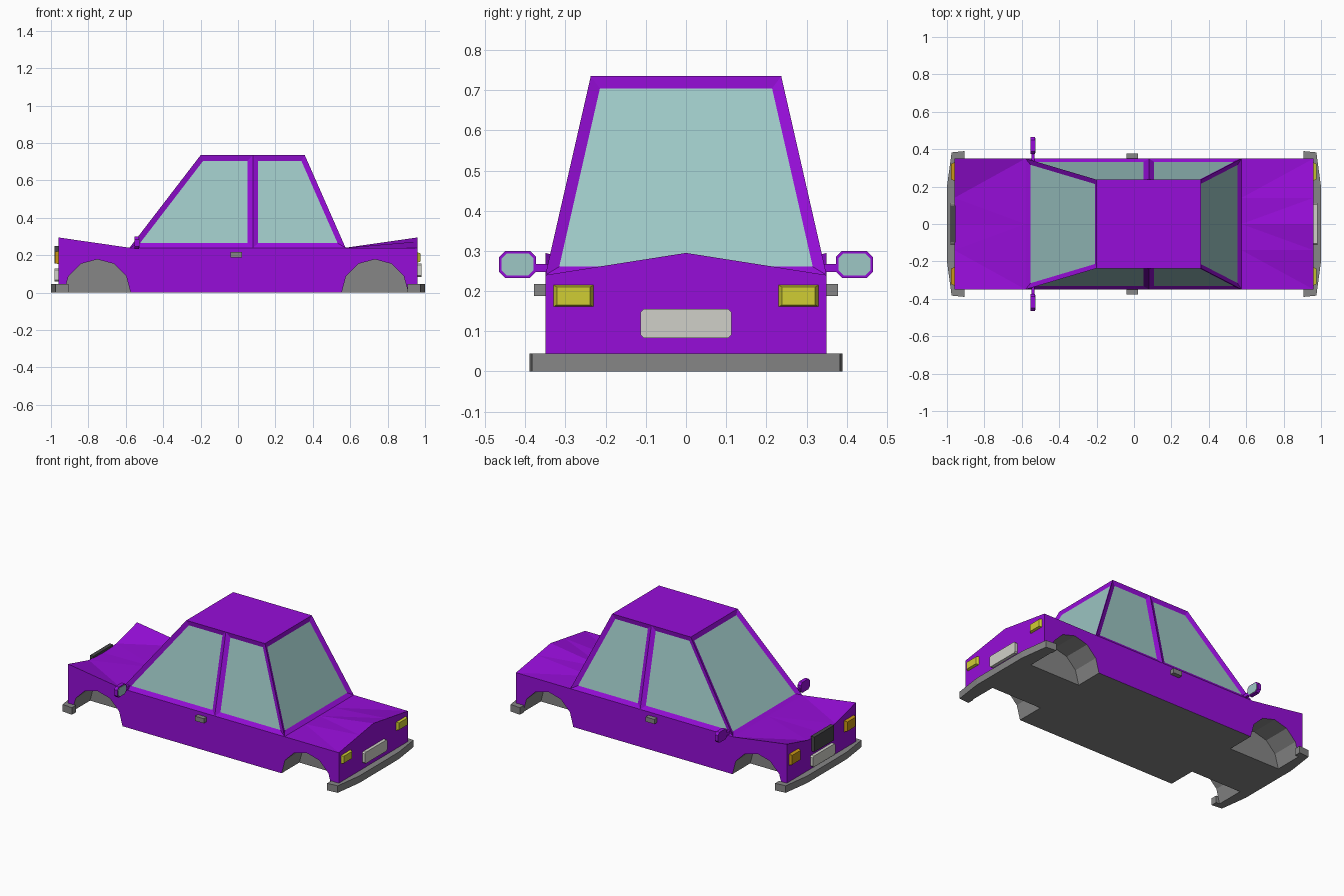
import bpy, bmesh, math
from mathutils import Vector

if "Cube" in bpy.data.objects:
    bpy.data.objects.remove(bpy.data.objects["Cube"])


def material(name, rgb):
    m = bpy.data.materials.new(name)
    lin = [(c / 255 / 12.92) if c < 11 else ((c / 255 + 0.055) / 1.055) ** 2.4 for c in rgb]
    m.diffuse_color = (*lin, 1)
    m.use_nodes = True
    m.node_tree.nodes["Principled BSDF"].inputs["Base Color"].default_value = m.diffuse_color
    return m


PURPLE = material("purple_paint", (150, 13, 216))
GRAY = material("gray_trim", (134, 134, 134))
GLASS = material("window_glass", (157, 199, 197))
YELLOW = material("yellow_light", (208, 205, 52))
AMBER = material("amber_light", (200, 150, 20))
WHITE = material("white_plate", (208, 208, 200))
DARK = material("dark_grille", (70, 70, 72))


def finish(bm, name, mats):
    bmesh.ops.recalc_face_normals(bm, faces=bm.faces)
    me = bpy.data.meshes.new(name)
    bm.to_mesh(me)
    bm.free()
    for m in mats:
        me.materials.append(m)
    ob = bpy.data.objects.new(name, me)
    bpy.context.collection.objects.link(ob)
    return ob


def prism(name, pts, axis, lo, hi, mats, taper=1.0, index=0):
    """Extrude a 2D outline along an axis; the hi end is scaled by taper."""
    bm = bmesh.new()
    ca = sum(p[0] for p in pts) / len(pts)
    cb = sum(p[1] for p in pts) / len(pts)
    rings = []
    for t, s in ((lo, 1.0), (hi, taper)):
        ring = []
        for a, b in pts:
            a, b = ca + (a - ca) * s, cb + (b - cb) * s
            co = {"x": (t, a, b), "y": (a, t, b), "z": (a, b, t)}[axis]
            ring.append(bm.verts.new(co))
        rings.append(ring)
    bm.faces.new(rings[0])
    bm.faces.new(rings[1])
    n = len(pts)
    for i in range(n):
        j = (i + 1) % n
        bm.faces.new((rings[0][i], rings[0][j], rings[1][j], rings[1][i]))
    for f in bm.faces:
        f.material_index = index
    return finish(bm, name, mats)


def rect(a0, a1, b0, b1, c=0.0):
    if c == 0:
        return [(a0, b0), (a1, b0), (a1, b1), (a0, b1)]
    return [(a0 + c, b0), (a1 - c, b0), (a1, b0 + c), (a1, b1 - c),
            (a1 - c, b1), (a0 + c, b1), (a0, b1 - c), (a0, b0 + c)]


# lower body: lofted sections, hood dished at the nose, boot ridged at the tail
ys = [-0.35, -0.14, 0, 0.14, 0.35]
sections = [(-0.96, [0.295, 0.24, 0.235, 0.24, 0.295]),
            (-0.58, [0.24] * 5),
            (0.575, [0.24] * 5),
            (0.96, [0.24, 0.273, 0.295, 0.273, 0.24])]
bm = bmesh.new()
loops = []
for x, tops in sections:
    pts = [(x, -0.35, 0.0)] + [(x, y, z) for y, z in zip(ys, tops)] + [(x, 0.35, 0.0)]
    loops.append([bm.verts.new(p) for p in pts])
for l0, l1 in zip(loops, loops[1:]):
    for i in range(len(l0)):
        j = (i + 1) % len(l0)
        bm.faces.new((l0[i], l0[j], l1[j], l1[i]))
bm.faces.new(loops[0])
bm.faces.new(loops[-1])
for f in bm.faces:
    if all(v.co.z < 0.001 for v in f.verts):
        f.material_index = 1
bmesh.ops.triangulate(bm, faces=[f for f in bm.faces if min(v.co.z for v in f.verts) > 0.1])
body = finish(bm, "lower_body", [PURPLE, GRAY])

# wheel arches cut into the body, lined in gray
cutters = []
for cx in (-0.752, 0.732):
    circle = [(cx + 0.178 * math.cos(math.tau * k / 12),
               0.178 * math.sin(math.tau * k / 12)) for k in range(12)]
    for s in (-1, 1):
        cut = prism("arch_cutter", circle, "y", s * 0.17, s * 0.45, [PURPLE, GRAY], index=1)
        cut.hide_render = True
        mod = body.modifiers.new("arch", "BOOLEAN")
        mod.operation = "DIFFERENCE"
        mod.solver = "EXACT"
        mod.object = cut
        cutters.append(cut)
bpy.context.view_layer.update()
dg = bpy.context.evaluated_depsgraph_get()
cut_mesh = bpy.data.meshes.new_from_object(body.evaluated_get(dg))
body.modifiers.clear()
body.data = cut_mesh
for c in cutters:
    bpy.data.objects.remove(c)

# cabin: tapered shell with inset windows, side split at the door pillar
bm = bmesh.new()
low, top = {}, {}
for s in (-1, 1):
    low[s] = [bm.verts.new((x, s * 0.35, 0.24)) for x in (-0.58, 0.08, 0.575)]
    top[s] = [bm.verts.new((x, s * 0.237, 0.735)) for x in (-0.2, 0.08, 0.357)]
panes = []
for s in (-1, 1):
    for i in (0, 1):
        panes.append(bm.faces.new((low[s][i], low[s][i + 1], top[s][i + 1], top[s][i])))
for i in (0, 2):
    panes.append(bm.faces.new((low[-1][i], low[1][i], top[1][i], top[-1][i])))
bm.faces.new(top[-1] + top[1][::-1])
bmesh.ops.recalc_face_normals(bm, faces=bm.faces)
centre = Vector((0, 0, 0.4))
for f in bm.faces:
    if f.normal.dot(f.calc_center_median() - centre) < 0:
        f.normal_flip()
bmesh.ops.inset_individual(bm, faces=panes, thickness=0.028, depth=-0.012,
                           use_even_offset=True)
for f in panes:
    f.material_index = 1
finish(bm, "cabin", [PURPLE, GLASS])

# bumpers wrapping the corners
half = [(0.905, 0.35), (0.905, 0.39), (0.975, 0.383), (1.0, 0.2)]
outline = [(0.95, 0.35)] + half + [(x, -y) for x, y in half[::-1]] + [(0.95, -0.35)]
for name, d in (("front_bumper", -1), ("rear_bumper", 1)):
    prism(name, [(d * x, y) for x, y in outline], "z", 0.0, 0.045, [GRAY])

# lights, plates and grille
for s in (-1, 1):
    a, b = sorted((s * 0.228, s * 0.332))
    prism("rear_light", rect(a, b, 0.16, 0.216), "x", 0.955, 0.975, [YELLOW], 0.8)
    prism("headlight", rect(a, b, 0.15, 0.225), "x", -0.955, -0.978, [AMBER], 0.8)
prism("rear_plate", rect(-0.113, 0.113, 0.083, 0.155, 0.008), "x", 0.955, 0.98, [WHITE])
prism("front_plate", rect(-0.113, 0.113, 0.06, 0.13, 0.008), "x", -0.955, -0.98, [WHITE])
prism("grille", rect(-0.1, 0.1, 0.155, 0.25), "x", -0.955, -0.98, [DARK])

# door handles and wing mirrors on both sides
for s in (-1, 1):
    prism("door_handle", rect(-0.04, 0.022, 0.188, 0.218), "y", s * 0.345, s * 0.378, [GRAY])
    a, b = sorted((s * 0.373, s * 0.465))
    prism("mirror_shell", rect(a, b, 0.233, 0.3, 0.015), "x", -0.553, -0.53, [PURPLE])
    prism("mirror_glass", rect(a + 0.006, b - 0.006, 0.239, 0.294, 0.013), "x",
          -0.532, -0.527, [GLASS])
    prism("mirror_arm", rect(-0.549, -0.533, 0.247, 0.267), "y", s * 0.33, s * 0.38, [PURPLE])
